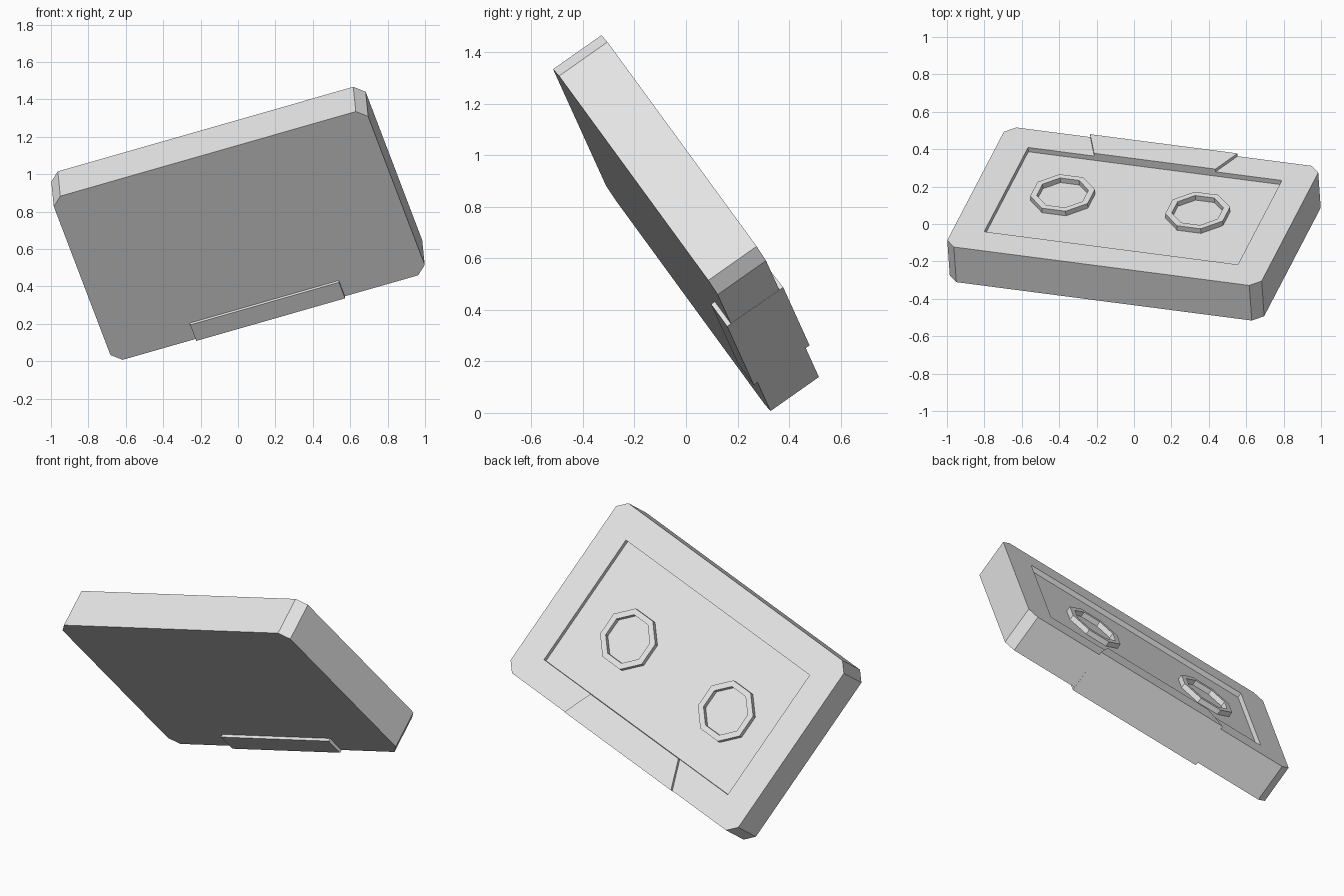
import bpy, bmesh, math
from mathutils import Matrix, Vector

if "Cube" in bpy.data.objects:
    bpy.data.objects.remove(bpy.data.objects["Cube"], do_unlink=True)

# One plain grey plastic
GREY = (0.8, 0.8, 0.8, 1)
grey = bpy.data.materials.new("grey_plastic")
grey.use_nodes = True
grey.diffuse_color = GREY
grey.node_tree.nodes["Principled BSDF"].inputs["Base Color"].default_value = GREY

# Tilted frame shared by every part: long side, short side, thickness
long_axis = Vector((0.954, -0.124, 0.273)).normalized()
normal = long_axis.cross(Vector((0.289, 0.564, -0.773))).normalized()
short_axis = normal.cross(long_axis)
pose = Matrix((long_axis, short_axis, normal)).transposed().to_4x4()
pose.translation = (0, 0, 0.737)

HALF_L, HALF_W, HALF_T = 0.881, 0.567, 0.115
CHAMFER, RECESS, RAISE = 0.053, 0.028, 0.018


def prism(name, outline, low, high, hole=None):
    """Extrude an outline through the thickness, with an optional matching hole."""
    bm = bmesh.new()
    n = len(outline)

    def ring(points, z):
        return [bm.verts.new((x, y, z)) for x, y in points]

    def wall(a, b):
        for i in range(n):
            j = (i + 1) % n
            bm.faces.new((a[i], a[j], b[j], b[i]))

    bottom, top = ring(outline, low), ring(outline, high)
    wall(bottom, top)
    if hole:
        inner_bottom, inner_top = ring(hole, low), ring(hole, high)
        wall(top, inner_top)
        wall(inner_top, inner_bottom)
        wall(inner_bottom, bottom)
    else:
        bm.faces.new(top)
        bm.faces.new(bottom[::-1])
    bmesh.ops.recalc_face_normals(bm, faces=bm.faces)
    mesh = bpy.data.meshes.new(name)
    bm.to_mesh(mesh)
    bm.free()
    mesh.materials.append(grey)
    obj = bpy.data.objects.new(name, mesh)
    obj.matrix_world = pose
    bpy.context.collection.objects.link(obj)
    return obj


def rectangle(half_x, y0, y1):
    return [(-half_x, y0), (half_x, y0), (half_x, y1), (-half_x, y1)]


def octagon(cx, cy, radius):
    angles = [math.radians(22.5 + 45 * i) for i in range(8)]
    return [(cx + radius * math.cos(a), cy + radius * math.sin(a)) for a in angles]


# Case with clipped corners
l, w, c = HALF_L, HALF_W, CHAMFER
case = prism("case", [(-l + c, -w), (l - c, -w), (l, -w + c), (l, w - c),
                      (l - c, w), (-l + c, w), (-l, w - c), (-l, -w + c)],
             -HALF_T, HALF_T)

# Sunken label panel
cutter = prism("recess_cutter", rectangle(0.711, -0.395, 0.403), HALF_T - RECESS, HALF_T + 0.1)
cutter.hide_render = True
cut = case.modifiers.new("recess", "BOOLEAN")
cut.operation = "DIFFERENCE"
cut.solver = "EXACT"
cut.object = cutter
bpy.context.view_layer.objects.active = case
bpy.ops.object.modifier_apply(modifier=cut.name)
bpy.data.objects.remove(cutter, do_unlink=True)

# Reel hubs
for side, x in (("right", -0.405), ("left", 0.352)):
    prism(side + "_reel_hub", octagon(x, 0.038, 0.174), HALF_T - RECESS - 0.005,
          HALF_T + 0.002, octagon(x, 0.038, 0.139))

# Thickened head opening along the lower edge: tapered outside, straight behind
edge = HALF_W + 0.001
prism("tapered_head_plate", [(-0.34, 0.403), (0.34, 0.403), (0.413, edge), (-0.413, edge)],
      0, HALF_T + RAISE)
prism("straight_head_plate", rectangle(0.417, 0.457, edge), -HALF_T - RAISE, 0)
